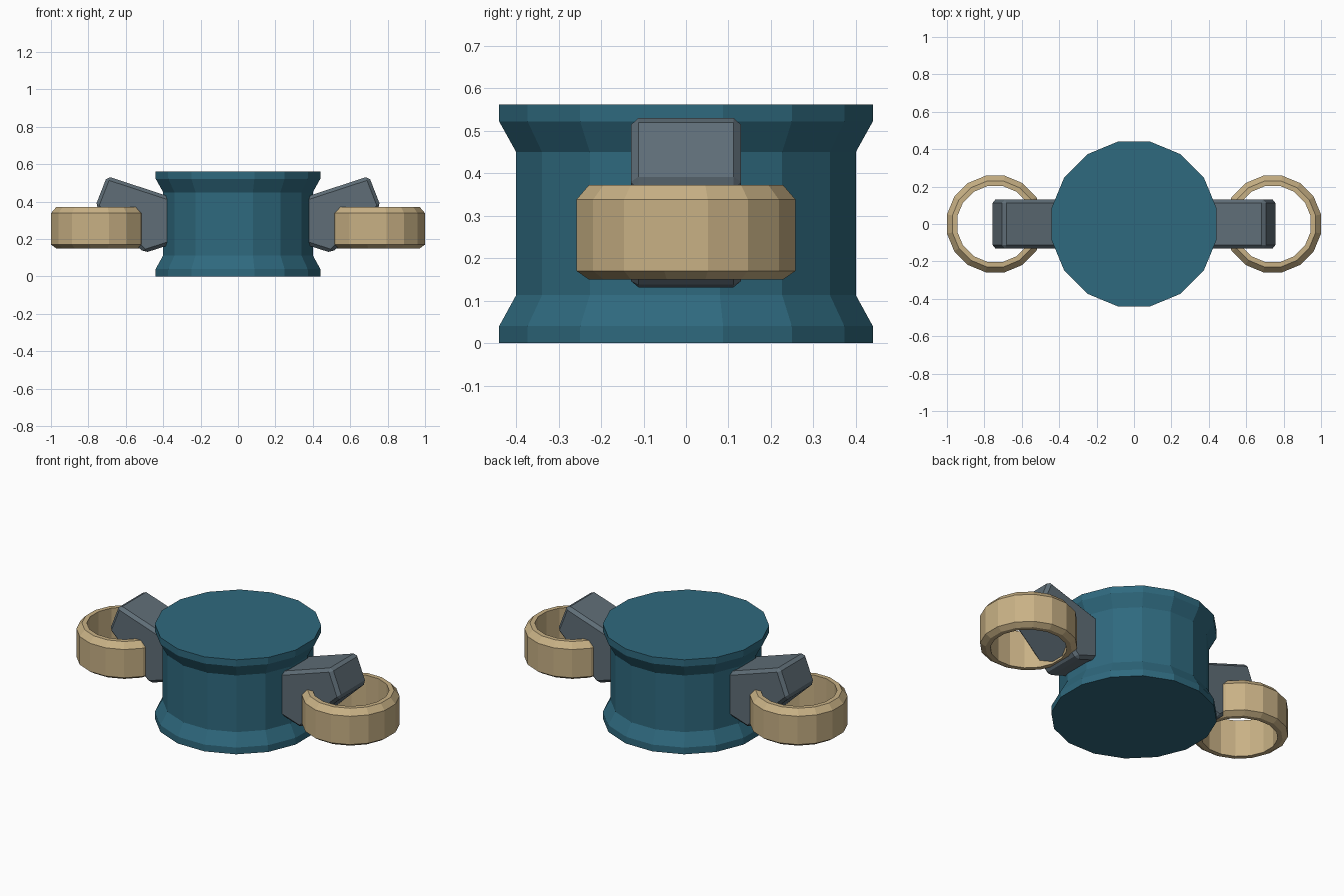
import bpy, bmesh, math

if "Cube" in bpy.data.objects:
    bpy.data.objects.remove(bpy.data.objects["Cube"])


def material(name, rgb):
    m = bpy.data.materials.new(name)
    m.diffuse_color = (*rgb, 1)
    m.use_nodes = True
    m.node_tree.nodes["Principled BSDF"].inputs["Base Color"].default_value = m.diffuse_color
    return m


TEAL = material("teal", (0.028, 0.142, 0.21))
GREY = material("slate grey", (0.115, 0.155, 0.185))
TAN = material("tan", (0.58, 0.44, 0.235))


def finish(bm, name, mat):
    bmesh.ops.recalc_face_normals(bm, faces=bm.faces)
    me = bpy.data.meshes.new(name)
    bm.to_mesh(me)
    bm.free()
    me.materials.append(mat)
    ob = bpy.data.objects.new(name, me)
    bpy.context.collection.objects.link(ob)
    return ob


def lathe(name, profile, mat, closed, cx=0.0, n=16):
    """Revolve (flat radius, z) points into an n-sided solid or ring."""
    bm = bmesh.new()
    k = 1 / math.cos(math.pi / n)
    rings = []
    for r, z in profile:
        rings.append([bm.verts.new((cx + r * k * math.cos((i + .5) * math.tau / n),
                                    r * k * math.sin((i + .5) * math.tau / n), z))
                      for i in range(n)])
    pairs = list(zip(rings, rings[1:]))
    if closed:
        pairs.append((rings[-1], rings[0]))
    else:
        bm.faces.new(rings[0])
        bm.faces.new(rings[-1])
    for a, b in pairs:
        for i in range(n):
            j = (i + 1) % n
            bm.faces.new((a[i], a[j], b[j], b[i]))
    return finish(bm, name, mat)


def bracket(name, s):
    """Wedge profile in x-z, extruded along y and bevelled."""
    pts = [(.30, .405), (.70, .536), (.763, .375), (.50, .126), (.30, .19)]
    bm = bmesh.new()
    f = bm.faces.new([bm.verts.new((s * x, -.13, z)) for x, z in pts])
    ext = bmesh.ops.extrude_face_region(bm, geom=[f])["geom"]
    bmesh.ops.translate(bm, vec=(0, .26, 0),
                        verts=[v for v in ext if isinstance(v, bmesh.types.BMVert)])
    ob = finish(bm, name, GREY)
    mod = ob.modifiers.new("bevel", 'BEVEL')
    mod.width = .018
    mod.segments = 1


# flanged drum body
lathe("drum_body", [(.44, 0), (.44, .04), (.40, .113), (.40, .45), (.44, .522), (.44, .562)],
      TEAL, False)

# bracket and ring on each side
ring = [(.258, .17), (.258, .338), (.229, .372), (.203, .372), (.203, .15), (.229, .15)]
for side, s in (("right", 1), ("left", -1)):
    bracket(side + "_bracket", s)
    lathe(side + "_ring", ring, TAN, True, cx=s * .742)
